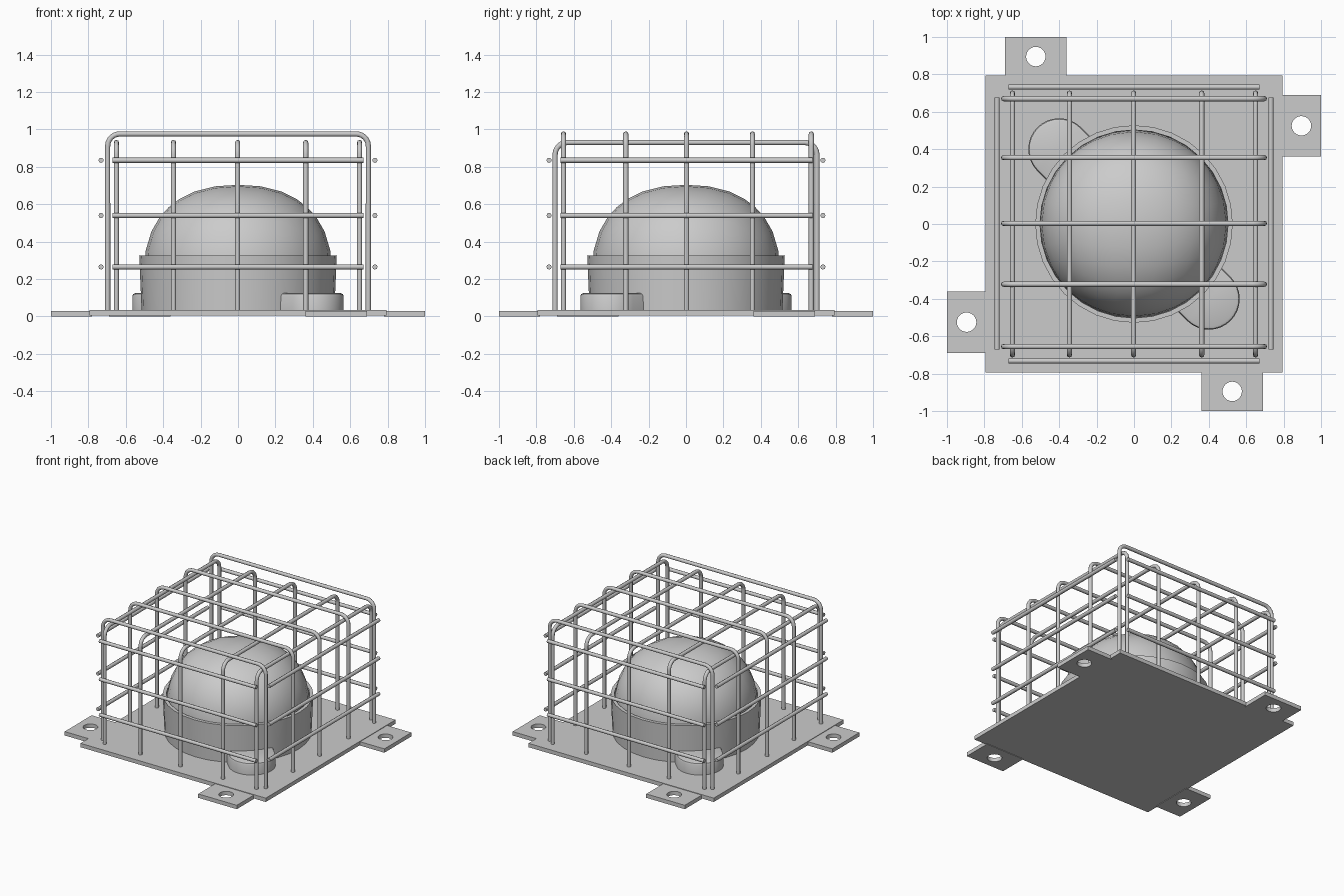
import bpy, bmesh
from math import sin, cos, pi
from mathutils import Vector, Matrix

if "Cube" in bpy.data.objects:
    bpy.data.objects.remove(bpy.data.objects["Cube"])


def finish(obj, angle=35):
    bpy.ops.object.select_all(action='DESELECT')
    obj.select_set(True)
    bpy.context.view_layer.objects.active = obj
    if obj.type == 'CURVE':
        bpy.ops.object.convert(target='MESH')
        obj = bpy.context.view_layer.objects.active
    bpy.ops.object.shade_smooth_by_angle(angle=angle * pi / 180)
    return obj


def curve(name, loops, closed, dims='3D', **props):
    cu = bpy.data.curves.new(name, 'CURVE')
    cu.dimensions = dims
    for k, v in props.items():
        setattr(cu, k, v)
    for pts in loops:
        sp = cu.splines.new('POLY')
        sp.points.add(len(pts) - 1)
        for p, co in zip(sp.points, pts):
            p.co = (*co, 1)
        sp.use_cyclic_u = closed
    obj = bpy.data.objects.new(name, cu)
    bpy.context.collection.objects.link(obj)
    return obj


def wire(name, pts, r=0.014):
    return finish(curve(name, [pts], False, bevel_depth=r, bevel_resolution=2,
                        use_fill_caps=True), 50)


def slab(name, loops, z0, z1, turn=0):
    obj = curve(name, loops, True, '2D', fill_mode='BOTH', extrude=(z1 - z0) / 2)
    obj = finish(obj)
    obj.data.transform(Matrix.Rotation(turn, 4, 'Z') @ Matrix.Translation((0, 0, (z0 + z1) / 2)))
    return obj


def mesh_object(name, bm):
    bmesh.ops.recalc_face_normals(bm, faces=bm.faces)
    me = bpy.data.meshes.new(name)
    bm.to_mesh(me)
    bm.free()
    obj = bpy.data.objects.new(name, me)
    bpy.context.collection.objects.link(obj)
    return finish(obj)


def arc(cx, cy, r, a0, a1, n):
    return [(cx + r * cos(a0 + (a1 - a0) * i / n), cy + r * sin(a0 + (a1 - a0) * i / n))
            for i in range(n + 1)]


# Base plate
P = 0.793
slab("base_plate", [[(x, y, 0) for x, y in [(-P, -P), (P, -P), (P, P), (-P, P)]]], 0.004, 0.034)

# Four mounting tabs with bolt holes
tab = [(0.36, -1, 0), (0.69, -1, 0), (0.69, -0.78, 0), (0.36, -0.78, 0)]
hole = [(x, y, 0) for x, y in arc(0.525, -0.895, 0.052, 0, 2 * pi, 24)[:-1]]
for i in range(4):
    slab("mounting_tab", [tab, hole], 0.0, 0.03, i * pi / 2)


# Cage hoops in both directions
def hoop(w, top, r=0.065):
    right = arc(w - r, top - r, r, 0, pi / 2, 6)
    left = arc(-w + r, top - r, r, pi / 2, pi, 6)
    return [(w, 0.02)] + right + left + [(-w, 0.02)]


for y in (-0.655, -0.322, 0.003, 0.355, 0.67):
    wire("cage_hoop_across", [(u, y, z) for u, z in hoop(0.697, 0.976)])
for x in (-0.65, -0.345, -0.002, 0.362, 0.65):
    wire("cage_hoop_along", [(x, u, z) for u, z in hoop(0.7, 0.93)])

# Horizontal cage bars on all four sides
for z in (0.265, 0.54, 0.835):
    for s in (-1, 1):
        wire("cage_bar_front_back", [(-0.67, s * 0.732, z), (0.67, s * 0.732, z)])
        wire("cage_bar_side", [(s * 0.732, -0.67, z), (s * 0.732, 0.675, z)])

# Glass dome: cube sphere mapped to a full rounded profile
bm = bmesh.new()
bmesh.ops.create_cube(bm, size=2)
bmesh.ops.subdivide_edges(bm, edges=bm.edges[:], cuts=7, use_grid_fill=True)
for v in bm.verts:
    d = v.co.normalized()
    n = 2.3
    rho = Vector((d.x, d.y)).length
    k = (rho ** n + abs(d.z) ** n) ** (-1 / n)
    v.co = Vector((d.x * k * 0.502, d.y * k * 0.502, 0.24 + d.z * k * 0.464))
bmesh.ops.bisect_plane(bm, geom=bm.verts[:] + bm.edges[:] + bm.faces[:],
                       plane_co=(0, 0, 0.02), plane_no=(0, 0, -1), clear_outer=True)
mesh_object("dome", bm)

# Collar ring around the dome
bm = bmesh.new()
prof = [(0.515, 0.02), (0.528, 0.325), (0.503, 0.325), (0.495, 0.02)]
vs = [bm.verts.new((r, 0, z)) for r, z in prof]
es = [bm.edges.new((vs[i], vs[(i + 1) % 4])) for i in range(4)]
bmesh.ops.spin(bm, geom=vs + es, axis=(0, 0, 1), cent=(0, 0, 0), angle=2 * pi,
               steps=32, use_merge=True)
bmesh.ops.remove_doubles(bm, verts=bm.verts, dist=1e-4)
mesh_object("collar_ring", bm)

# Two rounded lugs on the diagonal, with softened top edges
for a in (-pi / 4, 3 * pi / 4):
    bm = bmesh.new()
    rows = []
    for r, z in ((0.165, 0.02), (0.165, 0.108), (0.16, 0.12), (0.148, 0.125)):
        pts = [(0.46, -r)] + arc(0.566, 0, r, -pi / 2, pi / 2, 16) + [(0.46, r)]
        rows.append([bm.verts.new((x, y, z)) for x, y in pts])
    for lo, hi in zip(rows, rows[1:]):
        for i in range(len(lo)):
            j = (i + 1) % len(lo)
            bm.faces.new((lo[i], lo[j], hi[j], hi[i]))
    bm.faces.new(rows[-1])
    bm.faces.new(rows[0][::-1])
    bm.transform(Matrix.Rotation(a, 4, 'Z'))
    mesh_object("collar_lug", bm)
